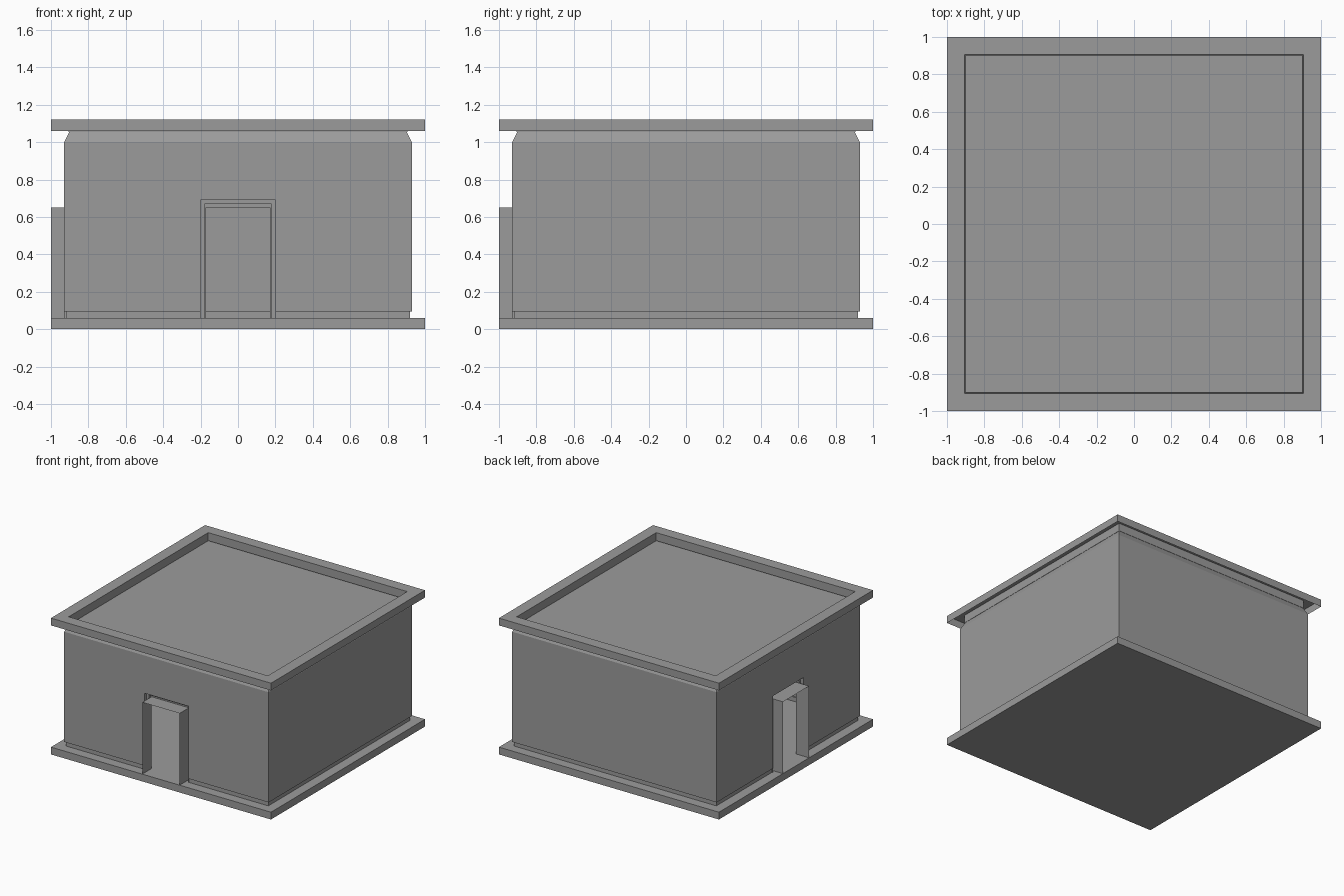
import bpy
import bmesh
from mathutils import Matrix, Vector
from math import radians

cube = bpy.data.objects.get("Cube")
if cube:
    bpy.data.objects.remove(cube)

stone = bpy.data.materials.new("grey_stone")
stone.use_nodes = True
grey = (0.33, 0.33, 0.33, 1)
stone.diffuse_color = grey
stone.node_tree.nodes["Principled BSDF"].inputs["Base Color"].default_value = grey


def finish(bm, name):
    mesh = bpy.data.meshes.new(name)
    bm.to_mesh(mesh)
    bm.free()
    mesh.materials.append(stone)
    obj = bpy.data.objects.new(name, mesh)
    bpy.context.collection.objects.link(obj)
    return obj


def bridge(bm, rings, closed):
    """Join matching rows of vertices with quads."""
    count = len(rings[0])
    for low, high in zip(rings, rings[1:]):
        for i in range(count if closed else count - 1):
            j = (i + 1) % count
            bm.faces.new((low[i], low[j], high[j], high[i]))


def square_loft(profile, cap_start=False, cap_end=False):
    """Sweep a (half width, height) profile around a square."""
    bm = bmesh.new()
    corners = ((-1, -1), (1, -1), (1, 1), (-1, 1))
    rings = [[bm.verts.new((x * r, y * r, z)) for x, y in corners] for r, z in profile]
    bridge(bm, rings, True)
    if cap_start:
        bm.faces.new(rings[0][::-1])
    if cap_end:
        bm.faces.new(rings[-1])
    return bm


FLOOR, EAVES, TOP = 0.06, 1.06, 1.12
DOOR_HALF, DOOR_TOP = 0.2, 0.69

# Base slab, which is also the floor inside
finish(square_loft([(1, 0), (1, FLOOR)], True, True), "base_slab")

# Roof: hollow rim around a sunken deck
finish(square_loft([(1, EAVES), (1, TOP), (0.905, TOP), (0.905, 1.055)],
                   cap_end=True), "roof_rim_and_deck")

# Walls with a stepped foot and a sloping top edge
bm = square_loft([(0.92, FLOOR), (0.92, 0.095), (0.93, 0.095), (0.93, 1), (0.9, EAVES)])

# Door openings in the front and right walls
cuts = [((s * DOOR_HALF, 0, 0), (1, 0, 0)) for s in (-1, 1)]
cuts += [((0, s * DOOR_HALF, 0), (0, 1, 0)) for s in (-1, 1)]
cuts.append(((0, 0, DOOR_TOP), (0, 0, 1)))
for point, normal in cuts:
    bmesh.ops.bisect_plane(bm, geom=bm.verts[:] + bm.edges[:] + bm.faces[:],
                           plane_co=Vector(point), plane_no=Vector(normal))
opening = []
for face in bm.faces:
    c = face.calc_center_median()
    front = c.y < -0.9 and abs(c.x) < DOOR_HALF
    side = c.x < -0.9 and abs(c.y) < DOOR_HALF
    if c.z < DOOR_TOP and (front or side):
        opening.append(face)
bmesh.ops.delete(bm, geom=opening, context="FACES")
bmesh.ops.dissolve_limit(bm, angle_limit=radians(1), verts=bm.verts[:], edges=bm.edges[:])
finish(bm, "walls")


# Door surround: stepped recess with a frame standing out to the slab edge
def door_surround(name, angle):
    bm = bmesh.new()
    steps = [(DOOR_HALF, DOOR_TOP, 0.93), (DOOR_HALF, DOOR_TOP, 0.9), (0.18, 0.67, 0.9),
             (0.18, 0.67, 0.88), (0.17, 0.65, 0.88), (0.17, 0.65, 1)]
    rows = []
    for w, h, d in steps:
        outline = ((-w, FLOOR), (-w, h), (w, h), (w, FLOOR))
        rows.append([bm.verts.new((x, -d, z)) for x, z in outline])
    bridge(bm, rows, False)
    bm.transform(Matrix.Rotation(angle, 4, "Z"))
    finish(bm, name)


door_surround("front_door_surround", 0)
door_surround("right_door_surround", radians(-90))
